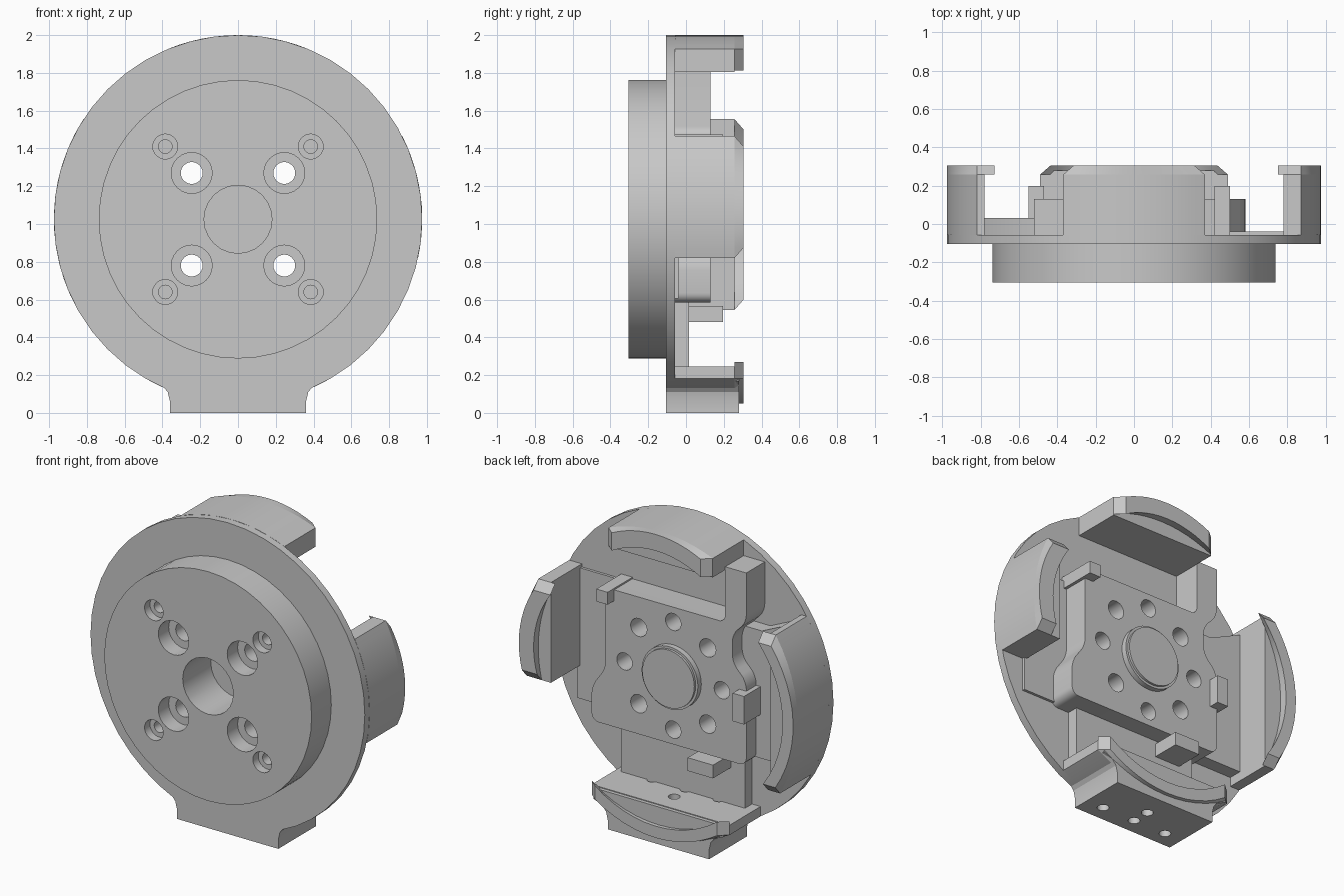
import bpy, bmesh, math
from mathutils import Matrix

if "Cube" in bpy.data.objects:
    bpy.data.objects.remove(bpy.data.objects["Cube"])

CZ = 1.025      # height of the disc axis
R = 0.975       # outer radius
FLOOR = -0.057  # back face of the disc
SEG = 48

grey = bpy.data.materials.new("machined_grey")
grey.use_nodes = True
grey.diffuse_color = (0.58, 0.58, 0.58, 1)
grey.node_tree.nodes["Principled BSDF"].inputs["Base Color"].default_value = (0.58, 0.58, 0.58, 1)


def finish(bm, name):
    bmesh.ops.recalc_face_normals(bm, faces=bm.faces[:])
    mesh = bpy.data.meshes.new(name)
    bm.to_mesh(mesh)
    bm.free()
    mesh.materials.append(grey)
    obj = bpy.data.objects.new(name, mesh)
    bpy.context.collection.objects.link(obj)
    return obj


def prism(points, y0, y1, inset=0.0, turn=0.0):
    """Extrude an outline (sideways, up from axis) along y; inset narrows the back sideways."""
    bm = bmesh.new()
    us = [u for u, w in points]
    mid, span = (max(us) + min(us)) / 2, (max(us) - min(us)) / 2
    squeeze = 1 - inset / span
    front = [bm.verts.new((u, y0, w)) for u, w in points]
    back = [bm.verts.new((mid + (u - mid) * squeeze, y1, w)) for u, w in points]
    bm.faces.new(front)
    bm.faces.new(back[::-1])
    n = len(points)
    for i in range(n):
        j = (i + 1) % n
        bm.faces.new((front[i], front[j], back[j], back[i]))
    spin = Matrix.Translation((0, 0, CZ)) @ Matrix.Rotation(turn, 4, 'Y')
    bmesh.ops.transform(bm, matrix=spin, verts=bm.verts[:])
    return bm


def circle(r):
    return [(r * math.cos(2 * math.pi * i / SEG), r * math.sin(2 * math.pi * i / SEG))
            for i in range(SEG)]


def arc(r, u0, u1, n=12):
    a, b = math.asin(u0 / r), math.asin(u1 / r)
    return [(r * math.sin(a + (b - a) * i / n), r * math.cos(a + (b - a) * i / n))
            for i in range(n + 1)]


def box(u0, u1, w0, w1):
    return [(u0, w0), (u1, w0), (u1, w1), (u0, w1)]


def round_uprights(bm, radius, limit):
    """Round the edges along y that lie within a square around the axis."""
    edges = [e for e in bm.edges
             if abs(e.verts[0].co.y - e.verts[1].co.y) > 0.05
             and max(abs(e.verts[0].co.x), abs(e.verts[0].co.z - CZ)) < limit]
    bmesh.ops.bevel(bm, geom=edges, offset=radius, segments=5, affect='EDGES', profile=0.5)


def cut(target, cutter):
    mod = target.modifiers.new("cut", 'BOOLEAN')
    mod.operation = 'DIFFERENCE'
    mod.solver = 'EXACT'
    mod.object = cutter


def bake(target):
    """Replace the mesh with its cut result."""
    dg = bpy.context.evaluated_depsgraph_get()
    mesh = bpy.data.meshes.new_from_object(target.evaluated_get(dg))
    target.modifiers.clear()
    target.data = mesh


def drill(name, spots, r, y0, y1):
    """Several parallel round cutters along y in one helper object."""
    bm = bmesh.new()
    for u, w in spots:
        m = (Matrix.Translation((u, (y0 + y1) / 2, CZ + w))
             @ Matrix.Rotation(math.pi / 2, 4, 'X'))
        bmesh.ops.create_cone(bm, cap_ends=True, segments=24, radius1=r, radius2=r,
                              depth=y1 - y0, matrix=m)
    obj = finish(bm, name)
    obj.hide_render = True
    return obj


# Round plates
front_flange = finish(prism(circle(0.737), -0.305, -0.1), "front_flange")
base_disc = finish(prism(circle(R), -0.105, FLOOR), "base_disc")

# Foot with concave sides
side = [(0.36, -CZ), (0.36, 0.06 - CZ), (0.372, 0.11 - CZ), (0.40, 0.145 - CZ), (0.46, 0.168 - CZ),
        (0.46, -0.785)]
foot = finish(prism(side + [(-u, w) for u, w in reversed(side)], -0.105, 0.28), "foot")

# Raised hub: one arm up to the top lug, a waist on one side, a shoulder on the other
outline = [(-0.37, 0.44), (-0.37, 0.8), (-0.52, 0.8), (-0.52, 0.48), (-0.42, 0.38), (-0.42, 0.2),
           (-0.52, 0.1), (-0.52, -0.44), (0.58, -0.44), (0.58, -0.22), (0.48, -0.08), (0.48, 0.44)]
bm = prism(outline, FLOOR - 0.01, 0.13)
round_uprights(bm, 0.05, 0.7)
rims = [e for e in bm.edges
        if all(v.co.y > 0.12 and abs(v.co.z - CZ - 0.44) < 0.002 for v in e.verts)
        and e.calc_length() > 0.4]
bmesh.ops.bevel(bm, geom=rims, offset=0.03, segments=1, affect='EDGES')
hub = finish(bm, "hub")

# Low pocket floors between the hub and three of the lugs
floors = []
for name, shape, height in (
        ("bottom", box(-0.43, 0.45, -0.8, -0.4), 0.015),
        ("right", [(-0.82, -0.42), (-0.4, -0.42), (-0.4, 0.4), (-0.56, 0.4), (-0.82, 0.52)], 0.03),
        ("left", box(0.4, 0.8, -0.42, 0.42), -0.04)):
    floors.append(finish(prism(shape, FLOOR - 0.01, height), name + "_pocket_floor"))

# Four lugs with a raised curved lip, each with its own sideways extent
lugs = []
for name, turn, u0, u1, lip_r in (("top", 0, -0.37, 0.37, 0.87), ("left", 90, -0.44, 0.205, 0.87),
                                  ("bottom", 180, -0.49, 0.49, 0.9),
                                  ("right", 270, -0.48, 0.53, 0.9)):
    t = math.radians(turn)
    block = [(u0, 0.78)] + arc(R, u0, u1) + [(u1, 0.78)]
    lugs.append(finish(prism(block, FLOOR, 0.257, turn=t), name + "_lug"))
    lip = arc(R, u0, u1) + arc(lip_r, u0, u1)[::-1]
    lugs.append(finish(prism(lip, 0.257, 0.305, inset=0.055, turn=t), name + "_lip"))

# Centre boss and locating posts
boss = finish(prism(circle(0.2), 0.12, 0.165), "centre_boss")
boss_cap = finish(prism(circle(0.185), 0.16, 0.18), "centre_boss_cap")
posts = []
for name, shape in (("upper", box(0.42, 0.5, 0.37, 0.45)), ("side", box(-0.55, -0.47, -0.14, 0.04)),
                    ("lower", box(-0.33, -0.15, -0.545, -0.46))):
    posts.append(finish(prism(shape, FLOOR - 0.01, 0.197), name + "_post"))

# Drilled holes
quad = [(sx, sy) for sx in (-1, 1) for sy in (-1, 1)]
bolts = [(0.245 * a, 0.245 * b) for a, b in quad]
axial = [(0.346, 0), (-0.346, 0), (0, 0.346), (0, -0.346)]
pins = [(0.385 * a, 0.385 * b) for a, b in quad]
cutters = {
    "bolts": drill("bolt_cutter", bolts, 0.058, -0.5, 0.5),
    "bores": drill("counterbore_cutter", bolts, 0.108, -0.5, -0.2),
    "pins": drill("pin_cutter", pins, 0.036, -0.5, -0.15),
    "pin_bores": drill("pin_bore_cutter", pins, 0.066, -0.5, -0.25),
    "centre": drill("centre_cutter", [(0, 0)], 0.18, -0.5, -0.02),
    "blind": drill("blind_cutter", axial, 0.055, 0.0, 0.5),
}
for target, keys in ((front_flange, ("bores", "pin_bores", "bolts", "pins", "centre")),
                     (base_disc, ("bolts", "centre")), (hub, ("bolts", "blind", "centre"))):
    for key in keys:
        cut(target, cutters[key])

# Foot holes drilled upward
bm = bmesh.new()
for x, y in ((-0.235, 0), (0.235, 0), (0, 0), (0, 0.12)):
    bmesh.ops.create_cone(bm, cap_ends=True, segments=20, radius1=0.035, radius2=0.035,
                          depth=0.6, matrix=Matrix.Translation((x, y, 0.1)))
foot_cutter = finish(bm, "foot_cutter")
foot_cutter.hide_render = True
bottom_lug = bpy.data.objects["bottom_lug"]
cut(foot, foot_cutter)
cut(bottom_lug, foot_cutter)

bpy.context.view_layer.update()
for part in (front_flange, base_disc, hub, foot, bottom_lug):
    bake(part)
for helper in list(cutters.values()) + [foot_cutter]:
    bpy.data.objects.remove(helper)

# Smooth the round walls, keep the edges sharp
bpy.ops.object.select_all(action='DESELECT')
for part in [front_flange, base_disc, foot, hub, boss, boss_cap] + floors + lugs + posts:
    part.select_set(True)
bpy.context.view_layer.objects.active = hub
bpy.ops.object.shade_smooth_by_angle(angle=math.radians(25))
